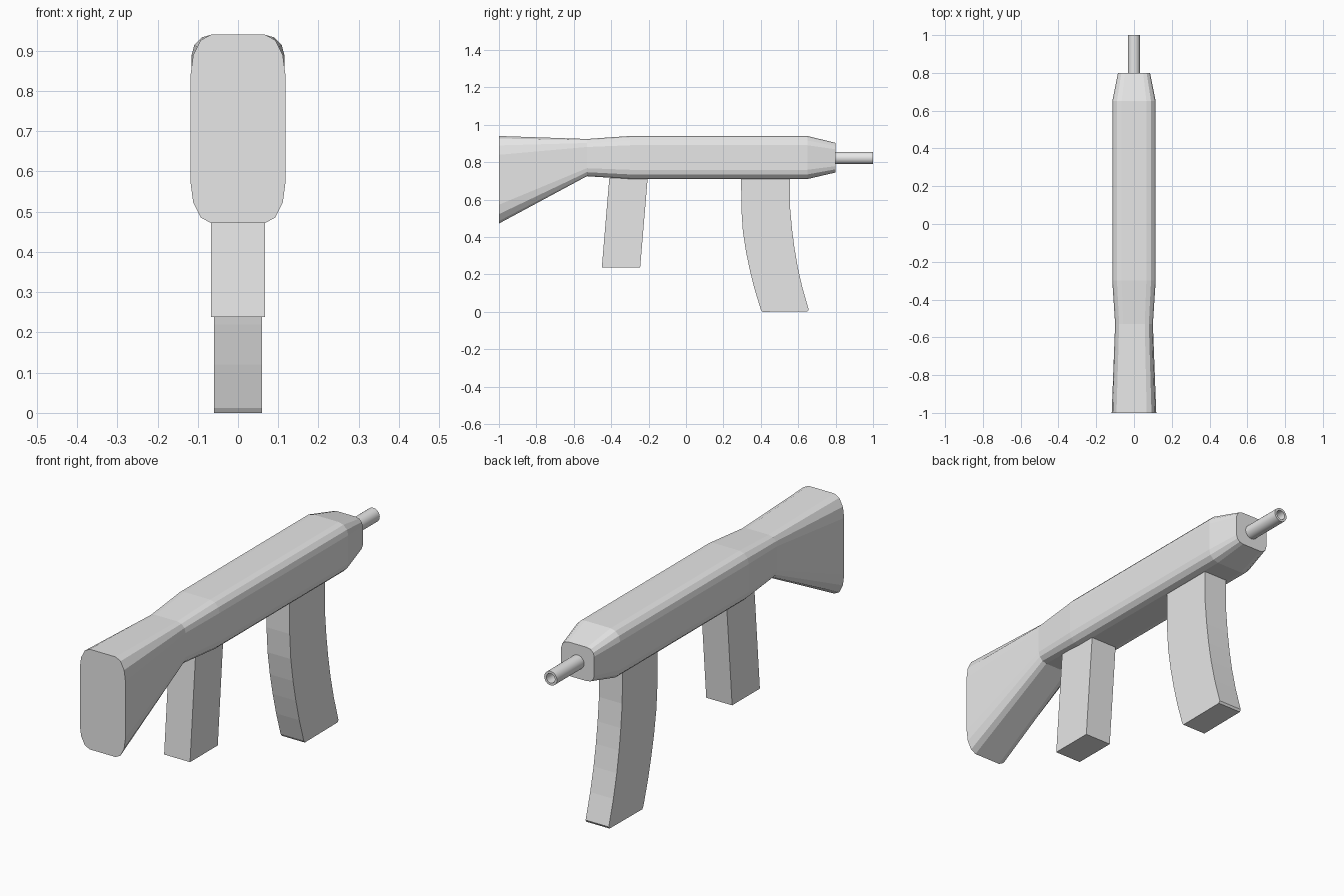
import bpy
import bmesh
from math import cos, sin, pi, radians

if "Cube" in bpy.data.objects:
    bpy.data.objects.remove(bpy.data.objects["Cube"], do_unlink=True)

GREY = (0.8, 0.8, 0.8, 1)
grey = bpy.data.materials.new("light grey")
grey.use_nodes = True
grey.diffuse_color = GREY
grey.node_tree.nodes["Principled BSDF"].inputs["Base Color"].default_value = GREY


def loft(name, rings, caps=True, closed=False, smooth=None):
    """Skin a list of equal-sized point rings, with end caps or joined end to end."""
    bm = bmesh.new()
    loops = [[bm.verts.new(p) for p in ring] for ring in rings]
    n = len(loops[0])
    pairs = list(zip(loops, loops[1:]))
    if closed:
        pairs.append((loops[-1], loops[0]))
    for a, b in pairs:
        for i in range(n):
            j = (i + 1) % n
            bm.faces.new((a[i], a[j], b[j], b[i]))
    if caps:
        bm.faces.new(loops[0])
        bm.faces.new(loops[-1])
    bmesh.ops.recalc_face_normals(bm, faces=bm.faces)
    mesh = bpy.data.meshes.new(name)
    bm.to_mesh(mesh)
    bm.free()
    mesh.materials.append(grey)
    obj = bpy.data.objects.new(name, mesh)
    bpy.context.collection.objects.link(obj)
    if smooth:
        bpy.ops.object.select_all(action="DESELECT")
        obj.select_set(True)
        bpy.context.view_layer.objects.active = obj
        bpy.ops.object.shade_smooth_by_angle(angle=radians(smooth))
    return obj


def rounded_section(y, half_width, low, high, corner=0.215, steps=3):
    """Rounded rectangle whose corners stretch with its width and height."""
    half_height, mid = (high - low) / 2, (high + low) / 2
    rx, rz = corner * 2 * half_width, corner * 2 * half_height
    ring = []
    for k, (sx, sz) in enumerate([(1, 1), (-1, 1), (-1, -1), (1, -1)]):
        for s in range(steps + 1):
            a = (k + s / steps) * pi / 2
            ring.append((sx * (half_width - rx) + rx * cos(a), y,
                         mid + sz * (half_height - rz) + rz * sin(a)))
    return ring


def circle(y, radius, z=0.822, sides=24):
    return [(radius * cos(2 * pi * i / sides), y, z + radius * sin(2 * pi * i / sides))
            for i in range(sides)]


def side_strip(name, half_width, rows):
    """Block through rows of (z at rear, y rear, z at front, y front)."""
    return loft(name, [[(-half_width, yr, zr), (half_width, yr, zr),
                        (half_width, yf, zf), (-half_width, yf, zf)]
                       for zr, yr, zf, yf in rows])


# Body with flared stock and tapered nose
loft("body_and_stock", [rounded_section(*s) for s in [
    (-1.0, 0.118, 0.472, 0.94), (-0.53, 0.1, 0.725, 0.924),
    (-0.3, 0.115, 0.71, 0.94), (0.65, 0.115, 0.71, 0.94),
    (0.8, 0.085, 0.745, 0.903)]])

# Hollow barrel
loft("barrel", [circle(0.78, 0.033), circle(1.0, 0.033),
                circle(1.0, 0.022), circle(0.78, 0.022)],
     caps=False, closed=True, smooth=40)

# Slanted grip
side_strip("grip", 0.067, [(0.715, -0.41, 0.715, -0.205),
                           (0.238, -0.45, 0.238, -0.245)])

# Curved magazine with a small bevel at its foot
side_strip("magazine", 0.06, [
    (0.715, 0.295, 0.715, 0.555), (0.55, 0.296, 0.55, 0.557),
    (0.43, 0.304, 0.44, 0.567), (0.32, 0.321, 0.34, 0.58),
    (0.22, 0.342, 0.24, 0.597), (0.12, 0.367, 0.13, 0.622),
    (0.012, 0.4, 0.012, 0.656), (0.0, 0.408, 0.002, 0.65)])
